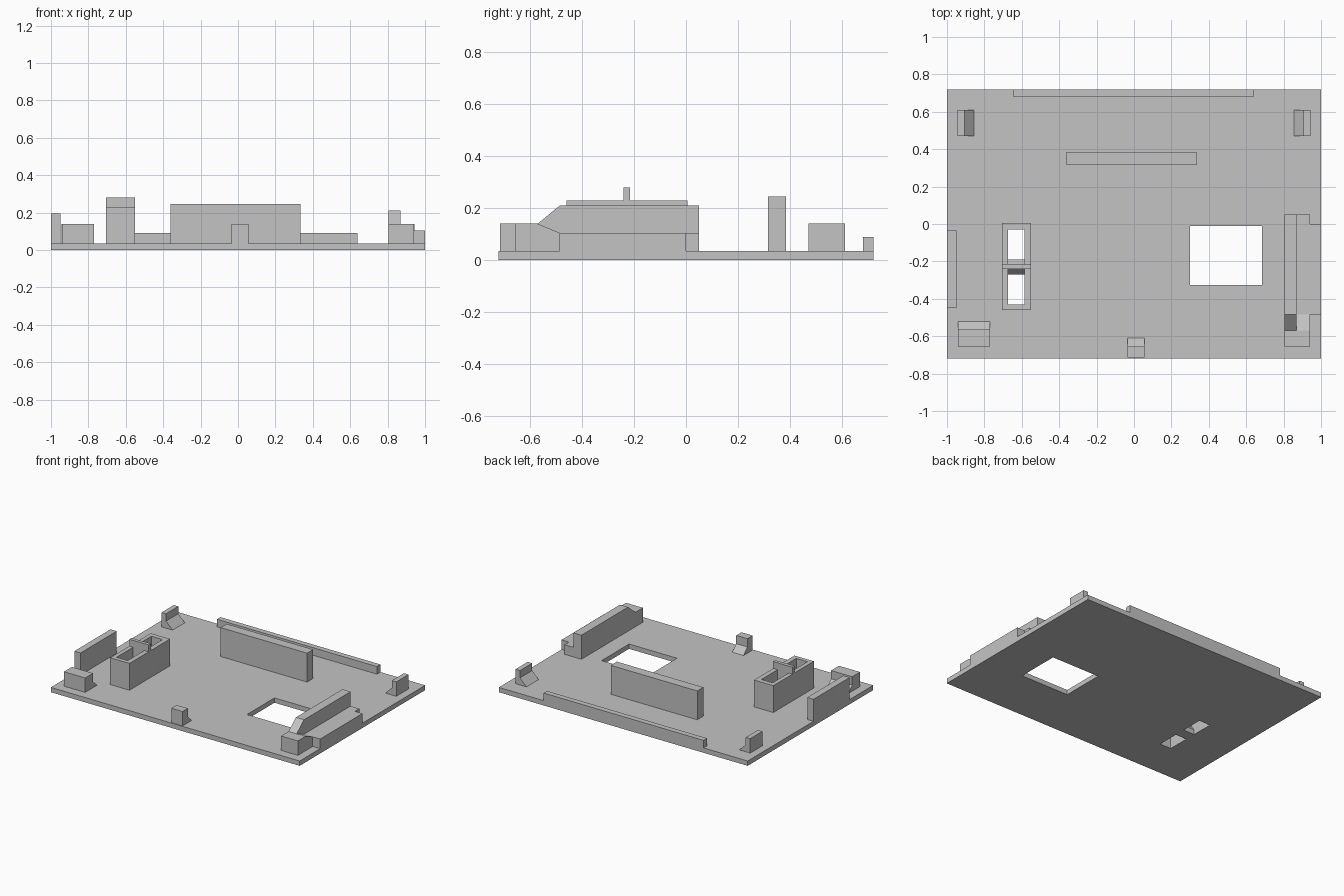
import bpy
import bmesh
from mathutils import Vector

cube = bpy.data.objects.get("Cube")
if cube:
    bpy.data.objects.remove(cube, do_unlink=True)

grey = bpy.data.materials.new("plain grey")
grey.use_nodes = True
colour = (0.55, 0.55, 0.55, 1)
grey.diffuse_color = colour
grey.node_tree.nodes["Principled BSDF"].inputs["Base Color"].default_value = colour

FLOOR = 0.035   # top of the base plate


def finish(name, bm):
    bmesh.ops.recalc_face_normals(bm, faces=bm.faces)
    mesh = bpy.data.meshes.new(name)
    bm.to_mesh(mesh)
    bm.free()
    mesh.materials.append(grey)
    obj = bpy.data.objects.new(name, mesh)
    bpy.context.collection.objects.link(obj)
    return obj


def extrude_faces(bm, offset):
    result = bmesh.ops.extrude_face_region(bm, geom=list(bm.faces), use_keep_orig=True)
    moved = [v for v in result["geom"] if isinstance(v, bmesh.types.BMVert)]
    bmesh.ops.translate(bm, verts=moved, vec=offset)


def prism(name, profile, start, end, axis="x"):
    """Extrude a (side, height) profile along x or y."""
    bm = bmesh.new()
    if axis == "x":
        points, offset = [(start, s, z) for s, z in profile], (end - start, 0, 0)
    else:
        points, offset = [(s, start, z) for s, z in profile], (0, end - start, 0)
    bm.faces.new([bm.verts.new(p) for p in points])
    extrude_faces(bm, Vector(offset))
    return finish(name, bm)


def block(name, x0, x1, y0, y1, top):
    return prism(name, [(y0, FLOOR), (y1, FLOOR), (y1, top), (y0, top)], x0, x1)


def holed_slab(name, rect, holes, bottom, top):
    """Slab with rectangular holes, each given as (x0, x1, y0, y1)."""
    bm = bmesh.new()
    xs = sorted({x for r in [rect] + holes for x in r[:2]})
    ys = sorted({y for r in [rect] + holes for y in r[2:]})
    grid = {(x, y): bm.verts.new((x, y, bottom)) for x in xs for y in ys}
    for x0, x1 in zip(xs, xs[1:]):
        for y0, y1 in zip(ys, ys[1:]):
            cx, cy = (x0 + x1) / 2, (y0 + y1) / 2
            if not any(a < cx < b and c < cy < d for a, b, c, d in holes):
                bm.faces.new([grid[p] for p in ((x0, y0), (x1, y0), (x1, y1), (x0, y1))])
    extrude_faces(bm, Vector((0, 0, top - bottom)))
    return finish(name, bm)


def clip(name, outer, inner, toe, start, end, axis):
    """Small upright with a sloped foot on its inner side."""
    profile = [(outer, FLOOR), (toe, FLOOR), (inner, FLOOR + abs(toe - inner)),
               (inner, 0.14), (outer, 0.14)]
    return prism(name, profile, start, end, axis)


# Base plate with a window and two slots
window = (0.30, 0.685, -0.325, -0.01)
slots = [(-0.675, -0.585, -0.43, -0.27), (-0.675, -0.585, -0.19, -0.03)]
holed_slab("base_plate", (-1, 1, -0.72, 0.72), [window] + slots, 0, FLOOR)

# Slotted sleeve with its flared divider
holed_slab("slot_sleeve", (-0.705, -0.55, -0.46, 0.005),
           [(-0.675, -0.585, -0.43, -0.03)], FLOOR, 0.23)
prism("sleeve_divider_foot",
      [(-0.27, FLOOR), (-0.19, FLOOR), (-0.215, 0.07), (-0.215, 0.23),
       (-0.24, 0.23), (-0.24, 0.07)], -0.675, -0.585)
prism("sleeve_divider_tab",
      [(-0.24, 0.23), (-0.215, 0.23), (-0.215, 0.28), (-0.24, 0.28)], -0.705, -0.55)

# Straight walls
block("back_lip", -0.645, 0.64, 0.68, 0.72, 0.09)
block("inner_wall", -0.36, 0.335, 0.315, 0.385, 0.245)
block("right_edge_wall", -1, -0.95, -0.45, -0.035, 0.195)

# Stepped rail on the left side
prism("rail_tall_wall",
      [(-0.655, FLOOR), (0.05, FLOOR), (0.05, 0.21), (-0.485, 0.21),
       (-0.57, 0.14), (-0.655, 0.14)], 0.805, 0.87)
prism("rail_low_step",
      [(-0.655, FLOOR), (0.05, FLOOR), (0.05, 0.105), (-0.485, 0.105),
       (-0.57, 0.14), (-0.655, 0.14)], 0.87, 0.94)
block("rail_outer_ledge", 0.94, 1, -0.485, 0, 0.105)

# Clips with sloped feet
clip("front_centre_clip", -0.715, -0.655, -0.61, -0.035, 0.055, "x")
clip("front_right_clip", -0.655, -0.565, -0.52, -0.94, -0.77, "x")
for side, label in ((1, "left"), (-1, "right")):
    clip("back_" + label + "_clip", side * 0.943, side * 0.907, side * 0.855,
         0.47, 0.61, "y")
